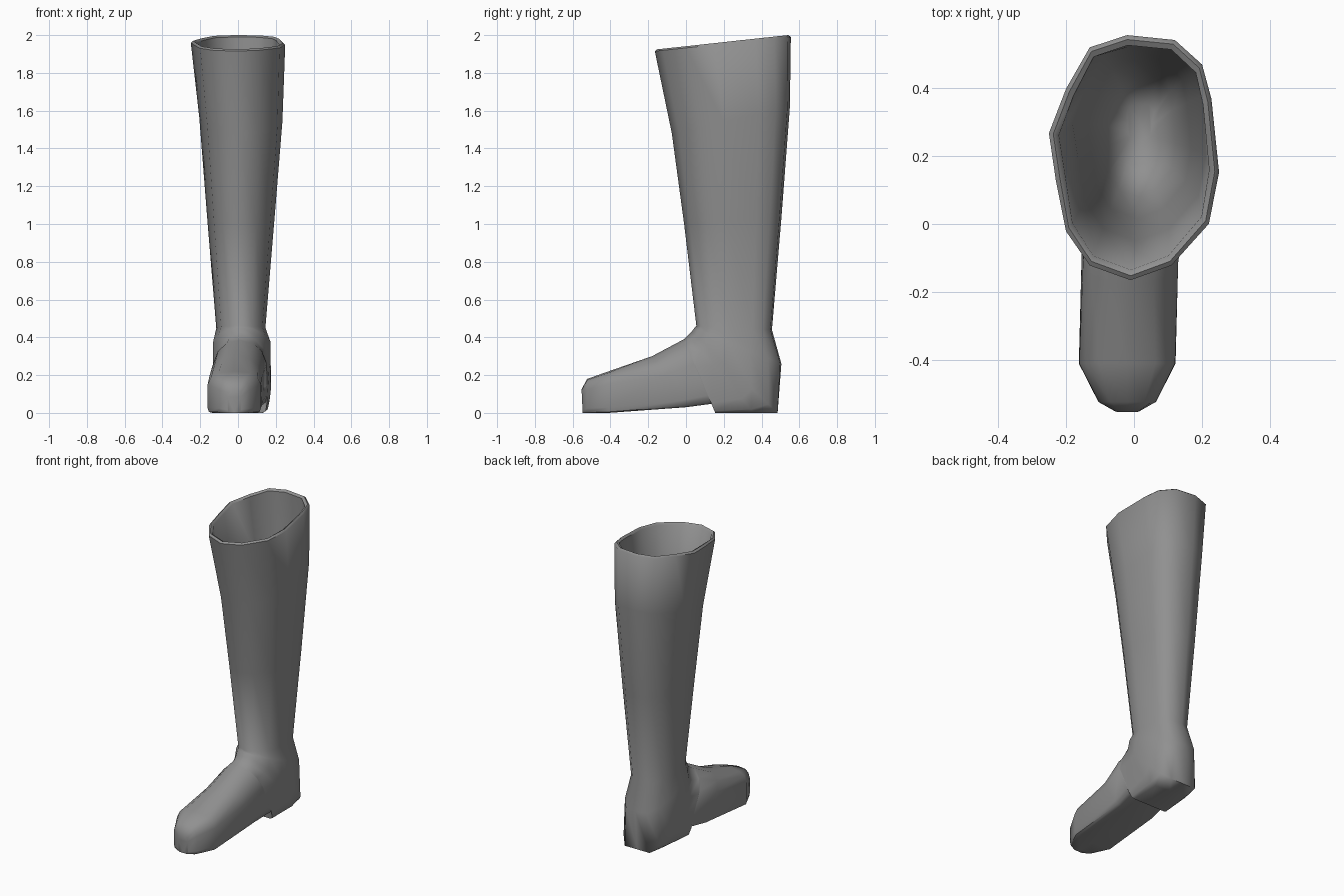
import bpy
import bmesh
from math import cos, sin, pi, copysign
from mathutils import Vector

SIDES = 14

# Calf outline as (sideways, front to back) fractions, bulging at the back corner
CALF = [(-0.04, 0), (0.44, 0.06), (0.88, 0.23), (1, 0.44), (0.91, 0.74),
        (0.8, 0.88), (0.48, 0.98), (-0.08, 1), (-0.52, 0.95), (-0.8, 0.78),
        (-1, 0.6), (-0.92, 0.41), (-0.8, 0.2), (-0.52, 0.06)]

# Remove the default cube if present
cube = bpy.data.objects.get("Cube")
if cube:
    bpy.data.objects.remove(cube, do_unlink=True)


def flat_material(name, color):
    mat = bpy.data.materials.new(name)
    mat.use_nodes = True
    mat.diffuse_color = color
    mat.node_tree.nodes["Principled BSDF"].inputs["Base Color"].default_value = color
    return mat


def rounded(value, power):
    """Signed power, which squares off an ellipse as the power drops."""
    return copysign(abs(value) ** power, value) if abs(value) > 1e-6 else 0.0


def place(outline, front, back, center_x, half_width):
    """Closed ring spanning a front/top point to a back/sole point (y, z)."""
    points = []
    for side, t in outline:
        y = front[0] + (back[0] - front[0]) * t
        z = front[1] + (back[1] - front[1]) * t
        points.append(Vector((center_x + half_width * side, y, z)))
    return points


def calf_section(front, back, center_x, half_width):
    return place(CALF, front, back, center_x, half_width)


def foot_section(front, back, center_x, half_width, top_power, sole_power):
    """Ring with a domed top and a squared, flattened sole."""
    outline = []
    for i in range(SIDES):
        angle = 2 * pi * i / SIDES
        along = -cos(angle)
        power = sole_power if along > 0 else top_power
        depth = rounded(along, power)
        if along > 0:
            depth = min(1.0, depth * 1.07)
        outline.append((rounded(sin(angle), power), (1 + depth) / 2))
    return place(outline, front, back, center_x, half_width)


def inset(ring, amount, lift=0.0):
    """Shrink a shaft ring toward its centre to make the lining."""
    center = sum(ring, Vector()) / len(ring)
    result = []
    for p in ring:
        direction = p - center
        direction.z = 0
        result.append(p - direction.normalized() * amount + Vector((0, 0, lift)))
    return result


def loft(name, rings, material):
    """Skin consecutive rings, cap both ends and smooth the result."""
    bm = bmesh.new()
    loops = [[bm.verts.new(p) for p in ring] for ring in rings]
    for a, b in zip(loops, loops[1:]):
        for i in range(SIDES):
            j = (i + 1) % SIDES
            bm.faces.new((a[i], a[j], b[j], b[i]))
    bm.faces.new(loops[0])
    bm.faces.new(loops[-1])
    bmesh.ops.recalc_face_normals(bm, faces=bm.faces[:])
    mesh = bpy.data.meshes.new(name)
    bm.to_mesh(mesh)
    bm.free()
    mesh.materials.append(material)
    obj = bpy.data.objects.new(name, mesh)
    bpy.context.collection.objects.link(obj)
    bpy.ops.object.select_all(action="DESELECT")
    obj.select_set(True)
    bpy.context.view_layer.objects.active = obj
    bpy.ops.object.shade_smooth_by_angle(angle=pi * 0.3)
    return obj


# Shaft, from the slanted rim down to the ankle
shaft = [
    calf_section((-0.165, 1.915), (0.555, 1.99), 0.0, 0.25),
    calf_section((-0.075, 1.48), (0.55, 1.62), 0.015, 0.22),
    calf_section((-0.01, 1.0), (0.505, 1.03), 0.015, 0.177),
    calf_section((0.055, 0.46), (0.455, 0.44), 0.015, 0.13),
]

# Heel, fanning around the ankle crease
heel = [
    foot_section((0.045, 0.45), (0.505, 0.26), 0.02, 0.155, 0.95, 0.9),
    foot_section((0.03, 0.43), (0.485, 0.0), 0.02, 0.157, 0.95, 0.65),
    foot_section((0.01, 0.41), (0.36, 0.0), 0.02, 0.15, 0.95, 0.35),
    foot_section((-0.01, 0.39), (0.155, 0.0), 0.01, 0.145, 0.9, 0.25),
]

# Foot, from the step under the arch to the blunt toe
foot = [
    foot_section((-0.02, 0.385), (0.15, 0.05), 0.01, 0.145, 0.9, 0.25),
    foot_section((-0.18, 0.3), (0.0, 0.03), -0.01, 0.143, 0.9, 0.25),
    foot_section((-0.41, 0.22), (-0.41, 0.0), -0.02, 0.143, 0.65, 0.25),
    foot_section((-0.523, 0.18), (-0.523, 0.0), -0.02, 0.085, 0.65, 0.25),
    foot_section((-0.553, 0.125), (-0.547, 0.0), -0.02, 0.035, 0.7, 0.25),
]

# Rolled rim and hollow lining, from the insole up
rim = [inset(shaft[0], 0.03), inset(shaft[0], 0.013, 0.01)]
lining = [inset(ring, 0.025) for ring in reversed(shaft[1:])]
insole = [inset(shaft[-1], 0.1, -0.08)]

leather = flat_material("grey_leather", (0.28, 0.28, 0.28, 1.0))
loft("boot", insole + lining + rim + shaft + heel + foot, leather)
